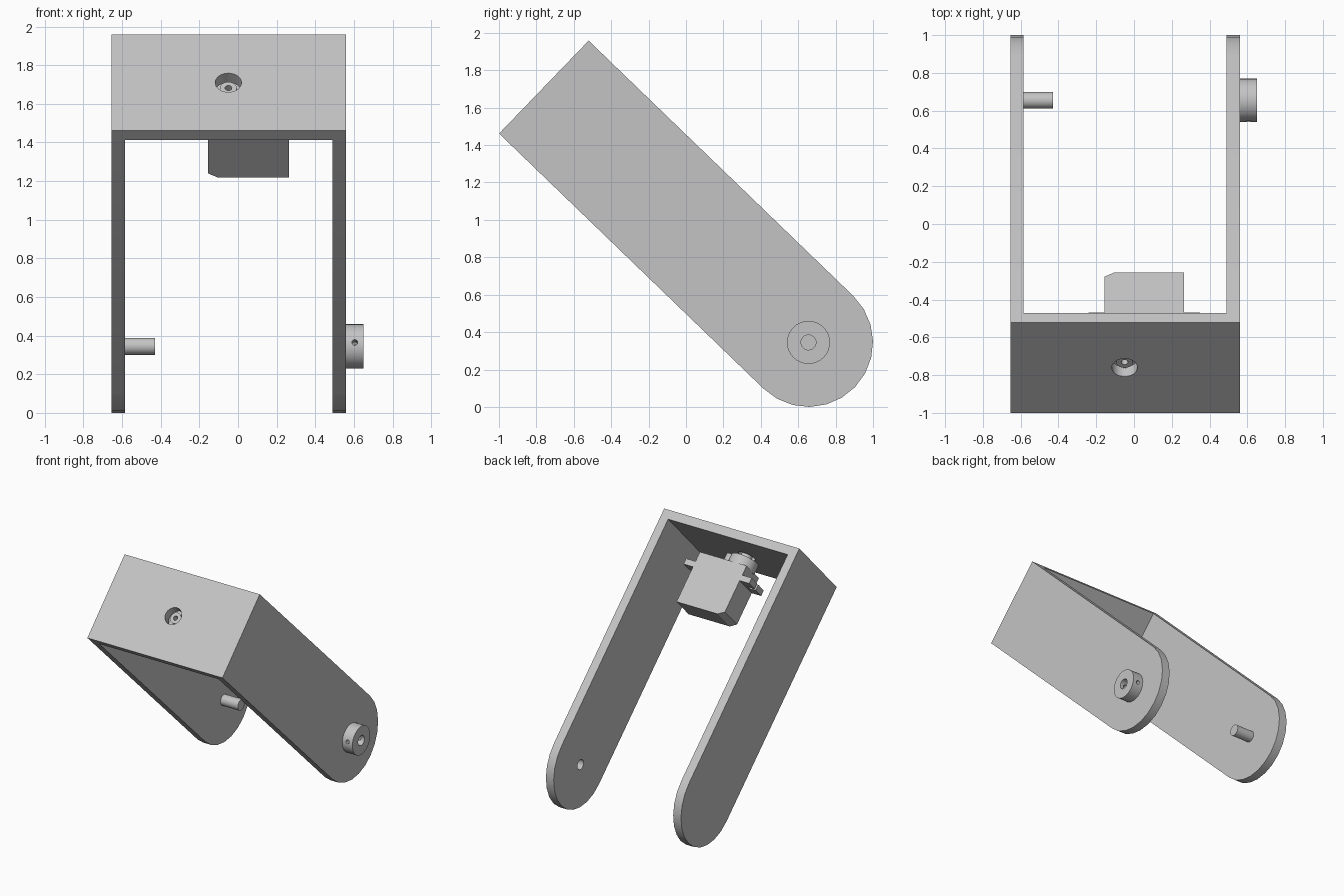
import bpy, bmesh, math
from mathutils import Matrix, Vector

if "Cube" in bpy.data.objects:
    bpy.data.objects.remove(bpy.data.objects["Cube"])

# Local frame: origin at the pivot, y runs up the arm, x across the bracket
PIVOT = Vector((0, 0.655, 0.345))
FRAME = Matrix.Translation(PIVOT) @ Matrix.Rotation(math.atan2(1.365, -1.415), 4, 'X')
L, R, T = 1.966, 0.345, 0.07          # arm length, end radius, sheet thickness
X0, X1 = -0.655, 0.56                 # outer faces of the bracket
SHAFT_X, BODY_X = -0.05, 0.055        # servo shaft and body centres

grey = bpy.data.materials.new("light grey")
grey.diffuse_color = (0.55, 0.55, 0.55, 1)
grey.use_nodes = True
grey.node_tree.nodes["Principled BSDF"].inputs["Base Color"].default_value = grey.diffuse_color


def finish(name, bm):
    bmesh.ops.recalc_face_normals(bm, faces=bm.faces)
    me = bpy.data.meshes.new(name)
    bm.to_mesh(me)
    bm.free()
    me.materials.append(grey)
    ob = bpy.data.objects.new(name, me)
    ob.matrix_world = FRAME
    bpy.context.collection.objects.link(ob)
    return ob


def prism(name, outline, vec):
    """Extrude a closed outline of 3D points along vec."""
    bm = bmesh.new()
    face = bm.faces.new([bm.verts.new(p) for p in outline])
    ext = bmesh.ops.extrude_face_region(bm, geom=[face])
    bmesh.ops.translate(bm, vec=vec, verts=[v for v in ext["geom"] if isinstance(v, bmesh.types.BMVert)])
    return finish(name, bm)


def box(name, lo, hi):
    (a, b, c), (d, e, f) = lo, hi
    return prism(name, [(a, b, c), (d, b, c), (d, e, c), (a, e, c)], (0, 0, f - c))


def rod(name, start, end, r, n=32):
    """Cylinder between two points."""
    start, end = Vector(start), Vector(end)
    axis = end - start
    rot = axis.to_track_quat('Z', 'Y').to_matrix()
    ring = [start + rot @ Vector((r * math.cos(t), r * math.sin(t), 0))
            for t in (2 * math.pi * i / n for i in range(n))]
    return prism(name, ring, axis)


def cut(ob, *cutters):
    """Subtract the cutters, then delete them."""
    for c in cutters:
        mod = ob.modifiers.new("cut", 'BOOLEAN')
        mod.operation, mod.solver, mod.object = 'DIFFERENCE', 'EXACT', c
        with bpy.context.temp_override(object=ob, active_object=ob):
            bpy.ops.object.modifier_apply(modifier=mod.name)
        bpy.data.objects.remove(c)


def across(name, x0, x1, r):
    return rod(name, (x0, 0, 0), (x1, 0, 0), r)


def along(name, x, d0, d1, r, n=32):
    """Rod parallel to the arm, at depths measured from the plate's outer face."""
    return rod(name, (x, L - d0, 0), (x, L - d1, 0), r, n)


# Arms with rounded ends
def arm(name, x):
    outline = [(x, L, -R), (x, L, R)]
    for i in range(13):
        t = math.pi / 2 + math.pi * i / 12
        outline.append((x, R * math.cos(t), R * math.sin(t)))
    return prism(name, outline, (T, 0, 0))


left_arm = arm("left_arm", X0)
right_arm = arm("right_arm", X1 - T)
cut(right_arm, across("cutter", X1 - 0.2, X1 + 0.1, 0.04))

# End plate with the shaft opening
plate = box("end_plate", (X0 + T, L - T, -R), (X1 - T, L, R))
cut(plate, along("cutter", SHAFT_X, -0.1, 0.2, 0.068))

# Pivot pin on the left arm, bored hub with set screw holes on the right arm
across("pivot_pin", X0 + T, -0.43, 0.044)
hub = across("pivot_hub", X1, 0.65, 0.115)
a = math.radians(34)
s = Vector((0, math.cos(a), math.sin(a))) * 0.2
mid = Vector((0.605, 0, 0))
cut(hub, across("cutter", X1 - 0.1, 0.75, 0.04), rod("cutter", mid - s, mid + s, 0.015, 16))

# Servo body with one bevelled corner
H, BACK, TOP = 0.112, 0.591, 0.173
xa, xb = BODY_X - 0.21, BODY_X + 0.21
prism("servo_body", [(x, L - d, -H) for x, d in (
    (xa, TOP), (xb, TOP), (xb, BACK), (xa + 0.05, BACK), (xa, BACK - 0.03))], (0, 0, 2 * H))

# Mounting ears with slotted screw holes
for side, label in ((-1, "left"), (1, "right")):
    xs = sorted((BODY_X + side * 0.2, BODY_X + side * 0.295))
    ear = box("servo_ear_" + label, (xs[0], L - 0.298, -H), (xs[1], L - 0.252, H))
    hx = BODY_X + side * 0.255
    sl = sorted((hx, hx + side * 0.1))
    cut(ear, along("cutter", hx, 0.2, 0.35, 0.02, 16),
        box("cutter", (sl[0], L - 0.35, -0.011), (sl[1], L - 0.2, 0.011)))

# Gear housing and output shaft
along("gear_cap", SHAFT_X, 0.10, TOP + 0.01, 0.108)
along("small_gear_cap", SHAFT_X + 0.11, 0.10, TOP + 0.01, 0.05)
shaft = along("output_shaft", SHAFT_X, 0.04, 0.11, 0.044)
cut(shaft, along("cutter", SHAFT_X, 0.0, 0.09, 0.018, 16))

# Smooth the round faces, keep edges sharp
bpy.ops.object.select_all(action='DESELECT')
for ob in bpy.context.collection.objects:
    ob.select_set(True)
    bpy.context.view_layer.objects.active = ob
bpy.ops.object.shade_smooth_by_angle(angle=math.radians(30))
